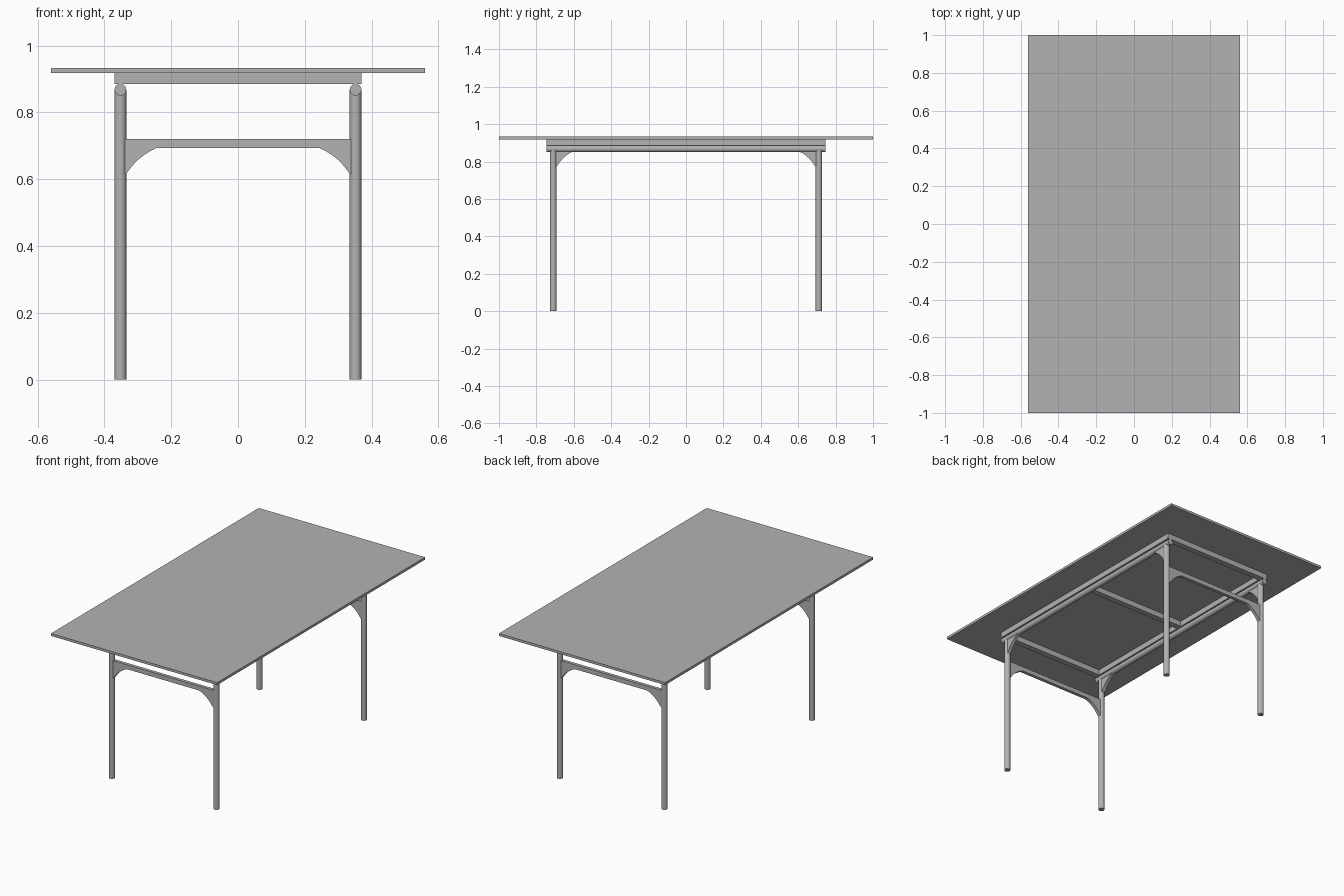
import bpy
import bmesh
from mathutils import Matrix, Vector

cube = bpy.data.objects.get("Cube")
if cube:
    bpy.data.objects.remove(cube, do_unlink=True)

# Single grey finish
GREY = (0.45, 0.45, 0.45, 1.0)
grey = bpy.data.materials.new("grey")
grey.use_nodes = True
grey.diffuse_color = GREY
grey.node_tree.nodes["Principled BSDF"].inputs["Base Color"].default_value = GREY

RADIUS = 0.0175
LEG_X, LEG_Y = 0.352, 0.71
TUBE_Z = 0.868
RAIL_LOW, TOP_LOW, TOP_HIGH = 0.885, 0.918, 0.933


def finish(name, bm, smooth=False):
    bmesh.ops.recalc_face_normals(bm, faces=bm.faces)
    mesh = bpy.data.meshes.new(name)
    bm.to_mesh(mesh)
    bm.free()
    mesh.materials.append(grey)
    obj = bpy.data.objects.new(name, mesh)
    bpy.context.collection.objects.link(obj)
    if smooth:
        bpy.ops.object.select_all(action="DESELECT")
        obj.select_set(True)
        bpy.context.view_layer.objects.active = obj
        bpy.ops.object.shade_smooth_by_angle()
    return obj


def box(name, low, high):
    low, high = Vector(low), Vector(high)
    bm = bmesh.new()
    bmesh.ops.create_cube(bm, size=1, matrix=Matrix.Translation((low + high) / 2)
                          @ Matrix.Diagonal((*(high - low), 1)))
    return finish(name, bm)


def rod(name, start, end):
    start, end = Vector(start), Vector(end)
    axis = end - start
    turn = axis.to_track_quat("Z", "Y").to_matrix().to_4x4()
    bm = bmesh.new()
    bmesh.ops.create_cone(bm, cap_ends=True, segments=32, radius1=RADIUS, radius2=RADIUS,
                          depth=axis.length, matrix=Matrix.Translation((start + end) / 2) @ turn)
    return finish(name, bm, smooth=True)


def plate(name, outline, place, thickness=0.02):
    """Extrude a flat outline; place maps (u, height, depth) to a position."""
    bm = bmesh.new()
    face = bm.faces.new([bm.verts.new(place(u, h, -thickness / 2)) for u, h in outline])
    extruded = bmesh.ops.extrude_face_region(bm, geom=[face])["geom"]
    shift = Vector(place(0, 0, thickness)) - Vector(place(0, 0, 0))
    bmesh.ops.translate(bm, vec=shift, verts=[v for v in extruded
                                              if isinstance(v, bmesh.types.BMVert)])
    return finish(name, bm, smooth=True)


def brace_curve(width=0.09, height=0.078, steps=10):
    """Concave brace edge, rising away from the leg."""
    points = []
    for i in range(steps + 1):
        t = i / steps
        points.append((2 * t * (1 - t) * width * 0.36 + t * t * width,
                       2 * t * (1 - t) * height * 0.68 + t * t * height))
    return points


# Tabletop
box("tabletop", (-0.56, -1, TOP_LOW), (0.56, 1, TOP_HIGH))

# Under-top frame: two long rails and three cross rails
for side, s in (("left", 1), ("right", -1)):
    xs = sorted((s * 0.335, s * 0.37))
    box(side + "_long_rail", (xs[0], -0.745, RAIL_LOW), (xs[1], 0.745, TOP_LOW))
for where, y in (("front", -0.7275), ("middle", 0), ("back", 0.7275)):
    box(where + "_cross_rail", (-0.335, y - RADIUS, RAIL_LOW), (0.335, y + RADIUS, TOP_LOW))

# Side tubes, legs and the curved braces beneath the tubes
for side, s in (("left", 1), ("right", -1)):
    x = s * LEG_X
    rod(side + "_tube", (x, -0.745, TUBE_Z), (x, 0.745, TUBE_Z))
    for end, e in (("front", -1), ("back", 1)):
        rod(f"{end}_{side}_leg", (x, e * LEG_Y, 0), (x, e * LEG_Y, TUBE_Z))
        brace = [(u, 0.77 + h) for u, h in brace_curve(height=0.085)]
        brace += [(brace[-1][0], TUBE_Z), (-0.01, TUBE_Z), (-0.01, 0.77)]
        plate(f"{end}_{side}_brace", brace,
              lambda u, h, d: (x + d, e * (LEG_Y - RADIUS - u), h))

# End stretchers with a curved brace at each leg
half = LEG_X - RADIUS
left_edge = [(u - half, 0.615 + h) for u, h in brace_curve()]
right_edge = [(-u, h) for u, h in reversed(left_edge)]
outline = left_edge + right_edge + [(half + 0.005, 0.615), (half + 0.005, 0.72),
                                    (-half - 0.005, 0.72), (-half - 0.005, 0.615)]
for end, e in (("front", -1), ("back", 1)):
    plate(end + "_stretcher", outline, lambda u, h, d: (u, e * LEG_Y + d, h))
